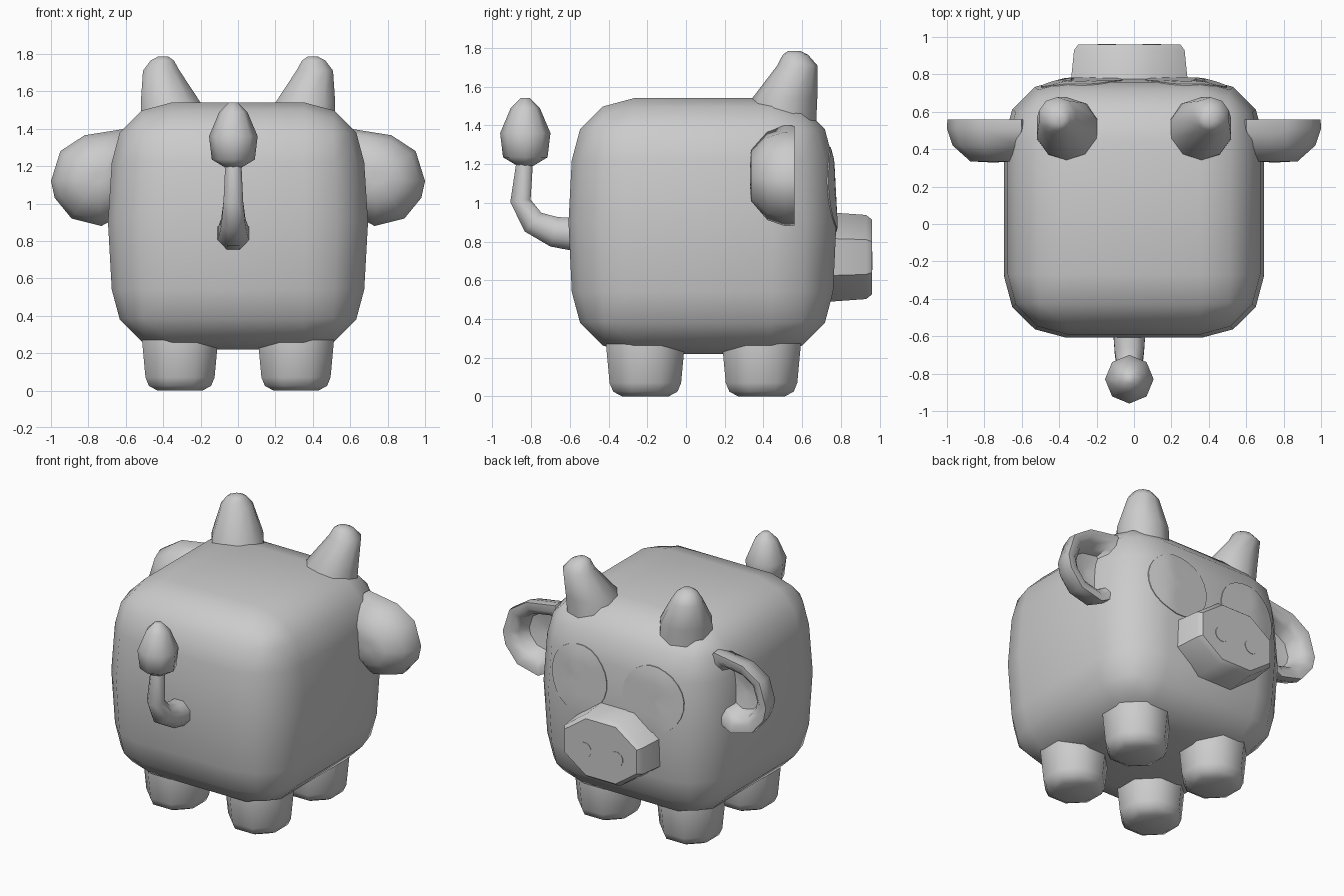
import bpy, bmesh, math
from mathutils import Vector

if "Cube" in bpy.data.objects:
    bpy.data.objects.remove(bpy.data.objects["Cube"])

grey = bpy.data.materials.new("plain_grey")
grey.diffuse_color = (0.6, 0.6, 0.6, 1)
grey.use_nodes = True
grey.node_tree.nodes["Principled BSDF"].inputs["Base Color"].default_value = grey.diffuse_color


def finish(name, bm, angle=60):
    bmesh.ops.recalc_face_normals(bm, faces=bm.faces)
    mesh = bpy.data.meshes.new(name)
    bm.to_mesh(mesh)
    bm.free()
    mesh.materials.append(grey)
    ob = bpy.data.objects.new(name, mesh)
    bpy.context.collection.objects.link(ob)
    bpy.ops.object.select_all(action='DESELECT')
    ob.select_set(True)
    bpy.context.view_layer.objects.active = ob
    bpy.ops.object.shade_smooth_by_angle(angle=math.radians(angle))
    return ob


def loft(name, rings, angle=60):
    """Skin a list of equal-length point rings and cap both ends."""
    bm = bmesh.new()
    loops = [[bm.verts.new(p) for p in ring] for ring in rings]
    n = len(loops[0])
    for a, b in zip(loops, loops[1:]):
        for i in range(n):
            j = (i + 1) % n
            bm.faces.new((a[i], a[j], b[j], b[i]))
    bm.faces.new(loops[0])
    bm.faces.new(loops[-1])
    return finish(name, bm, angle)


def ring(c, rx, ry=None, n=8, u=(1, 0, 0), v=(0, 1, 0), turn=0.5):
    ry = rx if ry is None else ry
    c, u, v = Vector(c), Vector(u), Vector(v)
    angs = [math.tau * (i + turn) / n for i in range(n)]
    return [c + u * rx * math.cos(a) + v * ry * math.sin(a) for a in angs]


# Body: rounded box that swells slightly at mid height
bm = bmesh.new()
bmesh.ops.create_cube(bm, size=1)
for v in bm.verts:
    v.co = Vector((v.co.x * 1.35, v.co.y * 1.35 + 0.085, v.co.z * 1.32 + 0.88))
bmesh.ops.bevel(bm, geom=bm.edges[:], offset=0.32, segments=3,
                profile=0.5, affect='EDGES')
cut = bmesh.ops.bisect_plane(bm, geom=bm.verts[:] + bm.edges[:] + bm.faces[:],
                             plane_co=(0, 0, 0.9), plane_no=(0, 0, 1))
for v in cut["geom_cut"]:
    if isinstance(v, bmesh.types.BMVert):
        v.co.x *= 1.03
        v.co.y = 0.085 + (v.co.y - 0.085) * 1.025
body = finish("body", bm)
bpy.context.view_layer.update()

# Legs
for x in (-0.31, 0.31):
    for y in (-0.21, 0.39):
        prof = [(0.0, 0.13), (0.025, 0.18), (0.07, 0.2), (0.27, 0.22), (0.34, 0.21)]
        loft("leg", [ring((x, y, z), r) for z, r in prof])

# Horns lean outward and toward the face
for s in (-1, 1):
    prof = [(0.345, 0.495, 1.36, 0.175), (0.36, 0.51, 1.54, 0.168),
            (0.41, 0.575, 1.71, 0.103), (0.405, 0.565, 1.765, 0.065),
            (0.40, 0.56, 1.785, 0.03)]
    loft("horn", [ring((s * x, y, z), r, n=10) for x, y, z, r in prof])

# Ears: bowls with a thick rim, open toward the face
outline = [(0.60, 1.40), (0.82, 1.365), (0.95, 1.28), (1.0, 1.12), (0.98, 1.03),
           (0.89, 0.92), (0.73, 0.88), (0.60, 0.95), (0.53, 1.12), (0.54, 1.30)]
section = [(0.12, 0.33), (0.5, 0.335), (0.88, 0.42), (1, 0.51), (0.99, 0.56),
           (0.8, 0.56), (0.62, 0.52), (0.52, 0.44), (0.1, 0.42)]
for s in (-1, 1):
    loft("ear", [[(s * (0.75 + (x - 0.75) * k), y, 1.14 + (z - 1.14) * k)
                  for x, z in outline] for k, y in section])

# Snout and nostrils
XZ = dict(u=(1, 0, 0), v=(0, 0, 1))
prof = [(0.70, 0.345, 0.253), (0.93, 0.32, 0.235), (0.96, 0.295, 0.21)]
loft("snout", [ring((-0.025, y, 0.72), w, h, **XZ) for y, w, h in prof], 40)
for s in (-1, 1):
    loft("nostril", [ring((-0.025 + s * 0.12, y, 0.7), 0.05, n=12, **XZ)
                     for y in (0.957, 0.963)], 30)

# Eyes: thin round patches laid onto the face
for s in (-1, 1):
    rings = []
    for r in (0.22, 0.22, 0.17, 0.11, 0.04):
        pts = []
        for p in ring((s * 0.28, 2, 1.07), r, n=24, **XZ):
            hit, loc, nor, idx = body.ray_cast(p, Vector((0, -1, 0)))
            pts.append(loc + Vector((0, 0.006 if rings else -0.002, 0)))
        rings.append(pts)
    loft("eye", rings, 40)

# Tail: tapering bent tube
path = [(-0.55, 0.835, 0.095), (-0.68, 0.85, 0.085), (-0.79, 0.9, 0.07),
        (-0.855, 1.01, 0.057), (-0.83, 1.24, 0.045)]
rings = []
for i, (y, z, r) in enumerate(path):
    a, b = path[max(i - 1, 0)], path[min(i + 1, len(path) - 1)]
    d = Vector((0, b[0] - a[0], b[1] - a[1])).normalized()
    rings.append(ring((-0.025, y, z), r, u=(1, 0, 0), v=(0, -d.z, d.y)))
loft("tail", rings)

# Tail tuft
prof = [(1.19, 0.04), (1.235, 0.115), (1.36, 0.13), (1.49, 0.075), (1.54, 0.025)]
loft("tail_tuft", [ring((-0.025, -0.83, z), r, turn=0) for z, r in prof])
